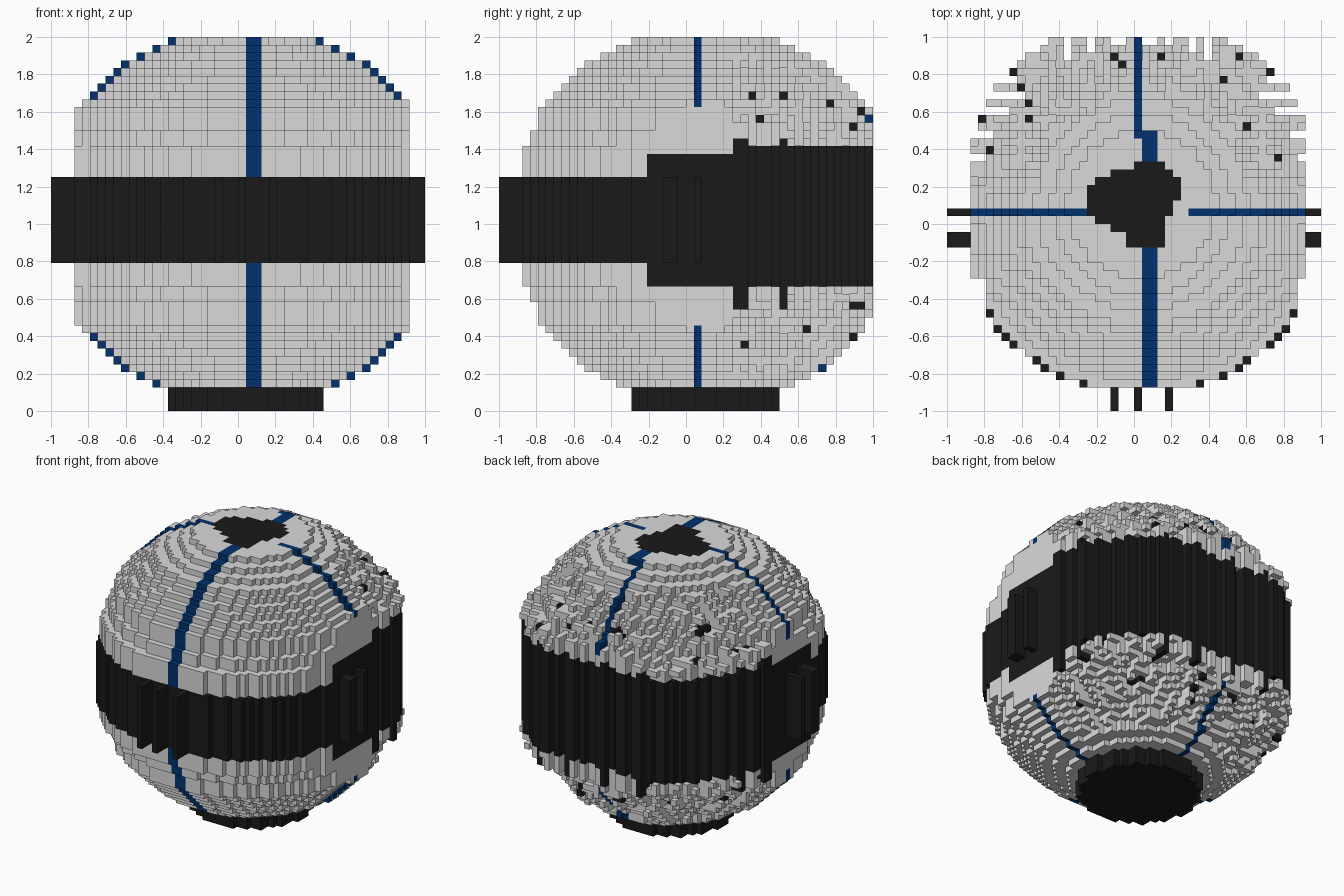
import bpy, bmesh, math, random

cube = bpy.data.objects.get("Cube")
if cube:
    bpy.data.objects.remove(cube, do_unlink=True)

random.seed(11)
N = 48                      # cells along the longest side
S = 2.0 / N
CI, CJ = 25.0, 26.5         # vertical axis of the ball, in cells


def material(name, rgb, rough=0.7):
    m = bpy.data.materials.new(name)
    m.use_nodes = True
    m.diffuse_color = (*rgb, 1)
    b = m.node_tree.nodes["Principled BSDF"]
    b.inputs["Base Color"].default_value = (*rgb, 1)
    b.inputs["Roughness"].default_value = rough
    return m


grey = material("light grey", (0.70, 0.70, 0.70))
black = material("near black", (0.010, 0.010, 0.010))
blue = material("dark blue", (0.0005, 0.032, 0.155))

cells = {}                  # (i, j, k) -> part name


def box(part, i0, i1, j0, j1, k0, k1):
    """Fill an inclusive block of cells."""
    for i in range(i0, i1 + 1):
        for j in range(j0, j1 + 1):
            for k in range(k0, k1 + 1):
                cells[i, j, k] = part


# Disc radius of each layer from the belt edge up to the crown (layers 34 to 47)
PROFILE = [22, 22, 21, 21, 21, 20, 19, 18, 17, 16, 15, 13, 11, 9]


def layer_radius(k):
    """Ball radius in cells, mirrored below the middle."""
    k = max(k, 49 - k)
    return 24.0 if k < 34 else 0.6 + PROFILE[k - 34]


def belt_range(j, tall):
    """Height range of the dark belt, taller toward the back."""
    if j < 19:
        return 19, 29
    if j < 30:
        return 16, 32
    return (13, 34) if tall else (16, 33)


# Ragged rear wall: vertical grooves shared by belt and shell
groove_x = {15, 18, 21, 22, 25, 26, 28, 31, 33}
groove_y = {32, 35, 38, 40, 42}
tall_x = {16, 23, 30, 36}
tall_y = {30, 31, 36, 43, 44, 46, 47}
# Rough blocks of the rear shell, two layers tall
rough = {(s, n, q): random.choice([-2, -2, -1, -1, 0])
         for s in (0, 1) for n in range(N) for q in range(N)}

# Ball: one column of cells at a time
for i in range(3, 46):
    for j in range(3, 48):
        dx, dy = i + 0.5 - CI, j + 0.5 - CJ
        d = math.hypot(dx, dy)
        if abs(dx) > 20 and dy < -9.5:
            continue
        rear = j >= 30
        side = abs(dx) > abs(dy)
        strip = j if side else i
        reach = 24.5
        if rear:
            groove = strip in (groove_y if side else groove_x)
            reach = 23.7 - (3.5 if groove else 0)
        lo, hi = belt_range(j, strip in (tall_y if side else tall_x))
        for k in range(3, 48):
            if lo <= k <= hi:
                if d <= reach:
                    cells[i, j, k] = "belt"
                continue
            r = layer_radius(k)
            if rear and 5 <= k <= 44:
                if 13 <= k <= 36:
                    r += random.choice([0, 1, 1.5])
                else:
                    r += rough[side, strip, k // 2]
                r = min(r, reach + 0.4)
            if d <= r:
                pit = rear and d > 16 and (36 <= k <= 40 or 8 <= k <= 12)
                cells[i, j, k] = "belt" if pit and random.random() < 0.04 else "shell"

# Seam stripes along the four meridians
for (i, j, k), part in list(cells.items()):
    front = i in (25, 26) and (j < 24 or 31 <= j < 36)
    back = i == 24 and j >= 35 and (k >= 36 or k <= 11)
    left = j == 25 and i > 30 and (k >= 39 or k <= 10)
    right = j == 25 and i < 18 and (k >= 36 or k <= 12)
    if part == "shell" and (front or back or left or right):
        cells[i, j, k] = "seam_stripes"

# Top plate set into the crown: row -> first and last column
plate_rows = {21: (23, 27), 22: (23, 27), 23: (21, 27), 24: (19, 27),
              25: (18, 28), 26: (18, 28), 27: (18, 29), 28: (18, 29),
              29: (19, 29), 30: (21, 28), 31: (24, 27)}
for j, (a, b) in plate_rows.items():
    box("top_plate", a, b, j, j, 47, 47)

# Round foot
for i in range(15, 35):
    for j in range(17, 36):
        if math.hypot(i + 0.5 - CI, j + 0.5 - CJ) <= layer_radius(47):
            box("foot", i, i, j, j, 0, 2)

# Vertical ridges on the front and both sides of the belt
for i in (21, 24, 28):
    box("ridges", i, i, 0, 2, 19, 29)
for j0, j1 in ((21, 22), (25, 25)):
    box("ridges", 0, 2, j0, j1, 19, 29)
    box("ridges", 46, 47, j0, j1, 19, 29)

# Corner offsets for the six faces of a cell
FACES = {(1, 0, 0): ((1, 0, 0), (1, 1, 0), (1, 1, 1), (1, 0, 1)),
         (-1, 0, 0): ((0, 0, 0), (0, 0, 1), (0, 1, 1), (0, 1, 0)),
         (0, 1, 0): ((0, 1, 0), (0, 1, 1), (1, 1, 1), (1, 1, 0)),
         (0, -1, 0): ((0, 0, 0), (1, 0, 0), (1, 0, 1), (0, 0, 1)),
         (0, 0, 1): ((0, 0, 1), (1, 0, 1), (1, 1, 1), (0, 1, 1)),
         (0, 0, -1): ((0, 0, 0), (0, 1, 0), (1, 1, 0), (1, 0, 0))}


def build(part, mat):
    """Skin the exposed faces of one part's cells."""
    bm = bmesh.new()
    verts = {}

    def vert(p):
        if p not in verts:
            verts[p] = bm.verts.new((-1 + p[0] * S, -1 + p[1] * S, p[2] * S))
        return verts[p]

    for c, name in cells.items():
        if name != part:
            continue
        for n, corners in FACES.items():
            if tuple(a + b for a, b in zip(c, n)) not in cells:
                bm.faces.new([vert(tuple(a + b for a, b in zip(c, o))) for o in corners])
    mesh = bpy.data.meshes.new(part)
    bm.to_mesh(mesh)
    bm.free()
    mesh.materials.append(mat)
    bpy.context.collection.objects.link(bpy.data.objects.new(part, mesh))


build("shell", grey)
build("belt", black)
build("seam_stripes", blue)
build("top_plate", black)
build("foot", black)
build("ridges", black)
